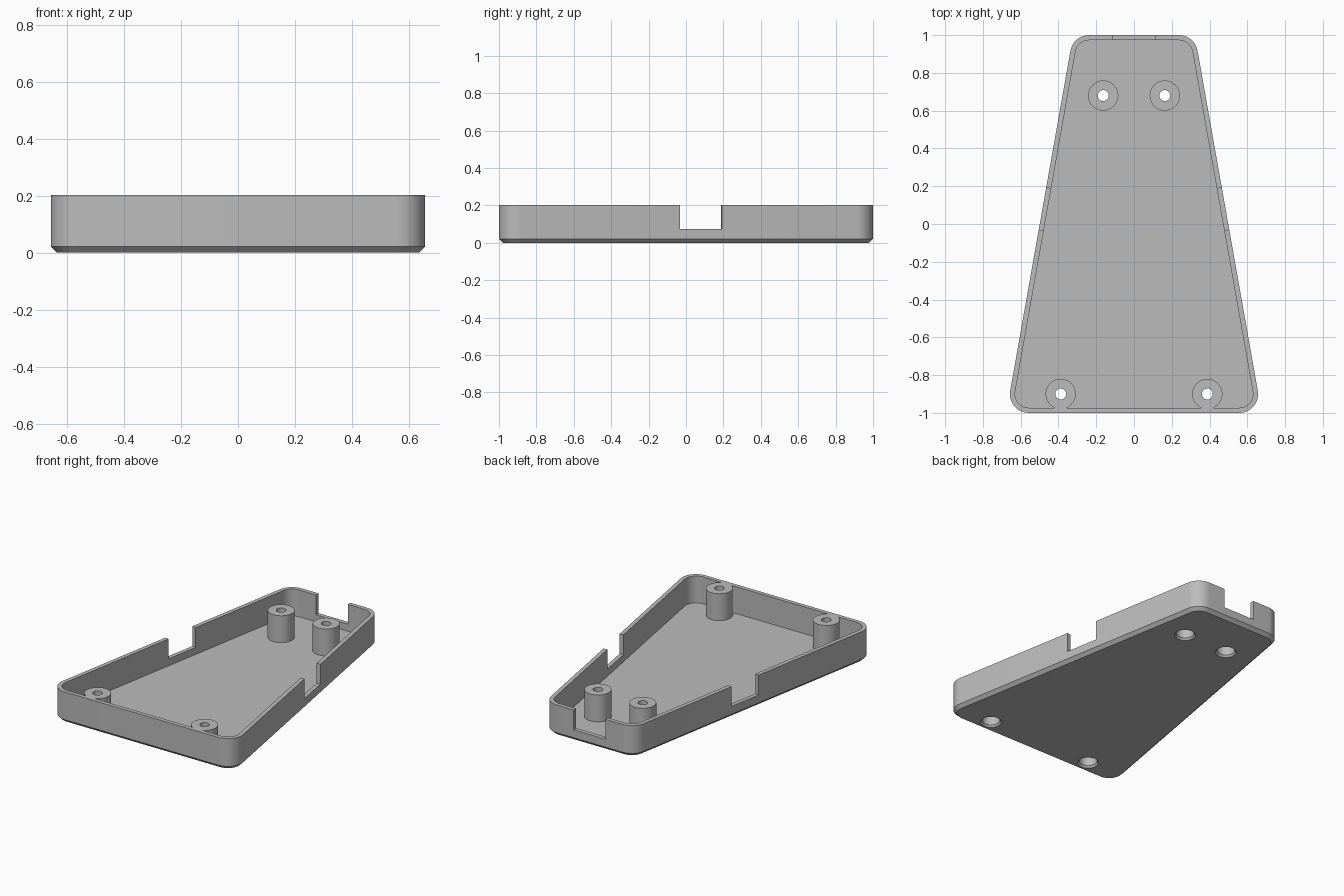
import bpy
import bmesh
from math import radians, sin, cos, tau
from mathutils import Matrix

cube = bpy.data.objects.get("Cube")
if cube:
    bpy.data.objects.remove(cube, do_unlink=True)

HEIGHT, WALL, CORNER, CHAMFER = 0.203, 0.027, 0.1, 0.021
SILL = 0.073
TAPER = radians(10)
POSTS = [(s * x, y) for x, y in ((0.163, 0.68), (0.388, -0.9)) for s in (1, -1)]

grey = bpy.data.materials.new("plain grey")
grey.use_nodes = True
colour = (0.5, 0.5, 0.5, 1)
grey.diffuse_color = colour
grey.node_tree.nodes["Principled BSDF"].inputs["Base Color"].default_value = colour


def make_object(name, bm):
    bmesh.ops.recalc_face_normals(bm, faces=bm.faces)
    mesh = bpy.data.meshes.new(name)
    bm.to_mesh(mesh)
    bm.free()
    mesh.materials.append(grey)
    obj = bpy.data.objects.new(name, mesh)
    bpy.context.collection.objects.link(obj)
    return obj


def loft(name, rings):
    """Skin a stack of equal rings and cap both ends."""
    bm = bmesh.new()
    loops = [[bm.verts.new(p) for p in ring] for ring in rings]
    n = len(loops[0])
    for a, b in zip(loops, loops[1:]):
        for i in range(n):
            j = (i + 1) % n
            bm.faces.new((a[i], a[j], b[j], b[i]))
    bm.faces.new(loops[0])
    bm.faces.new(loops[-1])
    return make_object(name, bm)


def outline(radius, z, steps=12):
    """Rounded trapezoid around four fixed corner centres."""
    t = TAPER
    q, h = radians(90), radians(180)
    corners = ((0.238, 0.9, t, q), (-0.238, 0.9, q, h - t),
               (-0.557, -0.9, h - t, 3 * q), (0.557, -0.9, 3 * q, 2 * h + t))
    return [(cx + radius * cos(a0 + (a1 - a0) * i / steps),
             cy + radius * sin(a0 + (a1 - a0) * i / steps), z)
            for cx, cy, a0, a1 in corners for i in range(steps + 1)]


def lathe(name, profile, x, y, n=40):
    return loft(name, [[(x + r * cos(tau * i / n), y + r * sin(tau * i / n), z)
                        for i in range(n)] for r, z in profile])


def notch_box(name, x, y, angle, depth, width):
    """Cutter open at the top, with its floor on the notch sill."""
    bm = bmesh.new()
    place = (Matrix.Translation((x, y, SILL + 0.15))
             @ Matrix.Rotation(angle, 4, 'Z')
             @ Matrix.Diagonal((depth, width, 0.3, 1)))
    bmesh.ops.create_cube(bm, size=1, matrix=place)
    return make_object(name, bm)


def combine(target, tool, operation):
    tool.hide_render = True
    mod = target.modifiers.new(tool.name, 'BOOLEAN')
    mod.operation, mod.solver, mod.object = operation, 'EXACT', tool
    bpy.context.view_layer.objects.active = target
    bpy.ops.object.modifier_apply(modifier=mod.name)
    bpy.data.objects.remove(tool, do_unlink=True)


# Hollow tray with a chamfered bottom edge
tray = loft("case_tray", [
    outline(CORNER - CHAMFER, 0), outline(CORNER, CHAMFER), outline(CORNER, HEIGHT),
    outline(CORNER - WALL, HEIGHT), outline(CORNER - WALL, WALL)])

# Screw posts, flush with the rim
for x, y in POSTS:
    post = lathe("screw_post", [(0.08, WALL / 2), (0.08, HEIGHT)], x, y)
    combine(tray, post, 'UNION')

# Screw holes with a chamfered, wider recess from below
hole = [(0.073, -0.01), (0.055, 0.0125), (0.055, 0.14), (0.029, 0.14), (0.029, 0.25)]
for x, y in POSTS:
    combine(tray, lathe("screw_hole", hole, x, y), 'DIFFERENCE')

# Notches in the two side walls and the back wall
for side in (1, -1):
    cutter = notch_box("side_notch", side * 0.47, 0.0775, side * TAPER, 0.12, 0.227)
    combine(tray, cutter, 'DIFFERENCE')
combine(tray, notch_box("back_notch", 0, 1, radians(90), 0.12, 0.23), 'DIFFERENCE')

# Smooth the rounded corners and posts, keep hard edges
bpy.ops.object.select_all(action='DESELECT')
tray.select_set(True)
bpy.context.view_layer.objects.active = tray
bpy.ops.object.shade_smooth_by_angle(angle=radians(30))
